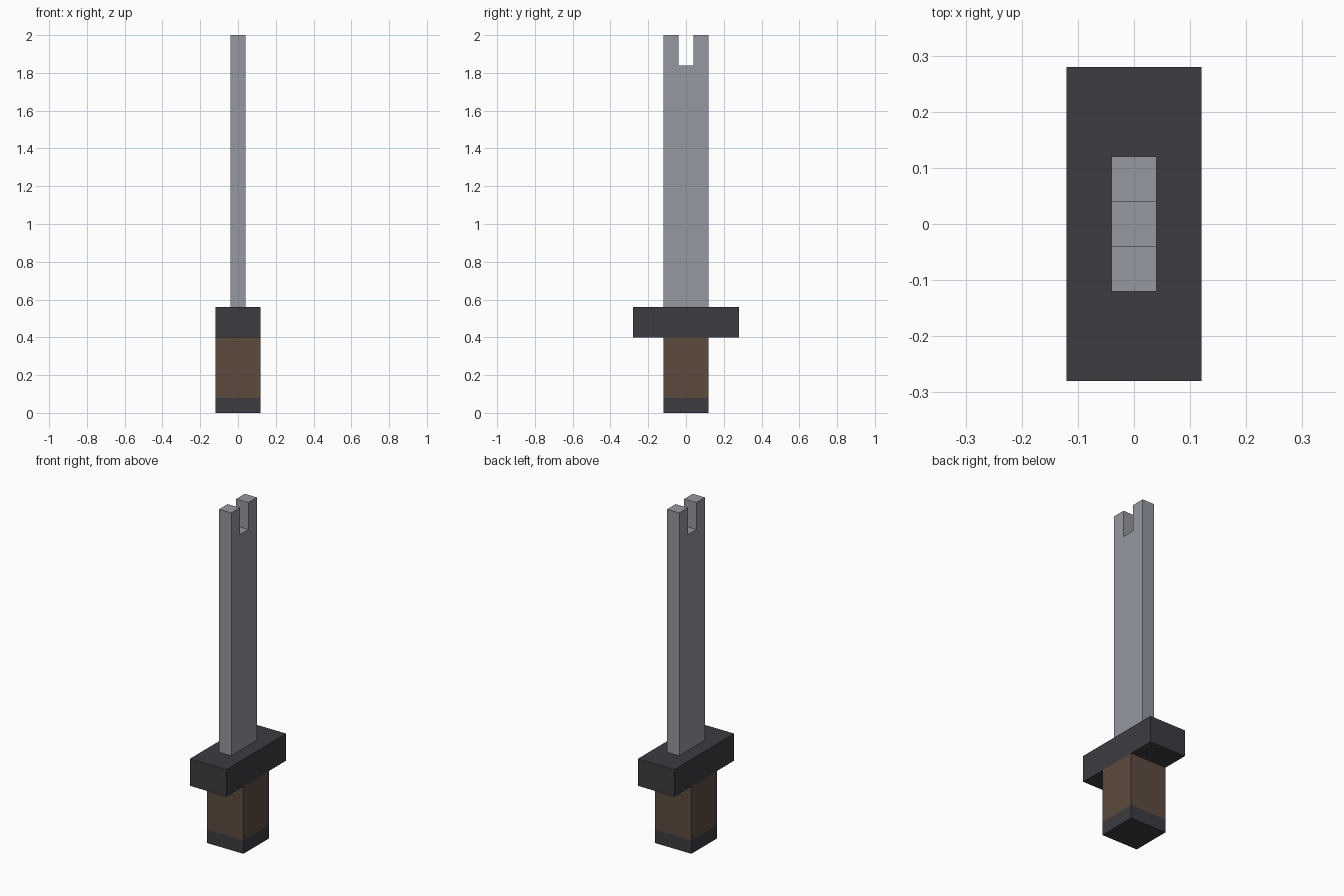
import bpy
import bmesh

cube = bpy.data.objects.get("Cube")
if cube:
    bpy.data.objects.remove(cube, do_unlink=True)


def material(name, rgb):
    mat = bpy.data.materials.new(name)
    mat.use_nodes = True
    mat.diffuse_color = (*rgb, 1)
    mat.node_tree.nodes["Principled BSDF"].inputs["Base Color"].default_value = (*rgb, 1)
    return mat


def extrude_profile(name, profile, half_width, mat):
    """Extrude a (y, z) outline symmetrically along x."""
    bm = bmesh.new()
    face = bm.faces.new([bm.verts.new((-half_width, y, z)) for y, z in profile])
    result = bmesh.ops.extrude_face_region(bm, geom=[face])
    verts = [v for v in result["geom"] if isinstance(v, bmesh.types.BMVert)]
    bmesh.ops.translate(bm, verts=verts, vec=(2 * half_width, 0, 0))
    bmesh.ops.recalc_face_normals(bm, faces=bm.faces)
    mesh = bpy.data.meshes.new(name)
    bm.to_mesh(mesh)
    bm.free()
    mesh.materials.append(mat)
    obj = bpy.data.objects.new(name, mesh)
    bpy.context.collection.objects.link(obj)
    return obj


def block(name, half_x, half_y, bottom, top, mat):
    outline = [(-half_y, bottom), (half_y, bottom), (half_y, top), (-half_y, top)]
    return extrude_profile(name, outline, half_x, mat)


steel = material("steel grey", (0.30, 0.314, 0.35))
iron = material("dark iron", (0.046, 0.044, 0.052))
leather = material("brown leather", (0.109, 0.07, 0.049))

# Handle stack
block("pommel", 0.12, 0.12, 0, 0.08, iron)
block("grip", 0.12, 0.12, 0.08, 0.40, leather)
block("guard", 0.12, 0.28, 0.40, 0.56, iron)

# Blade with a square notch between two prongs
half = [(0.12, 0.56), (0.12, 2.0), (0.04, 2.0), (0.04, 1.84)]
extrude_profile("blade", half + [(-y, z) for y, z in reversed(half)], 0.04, steel)
